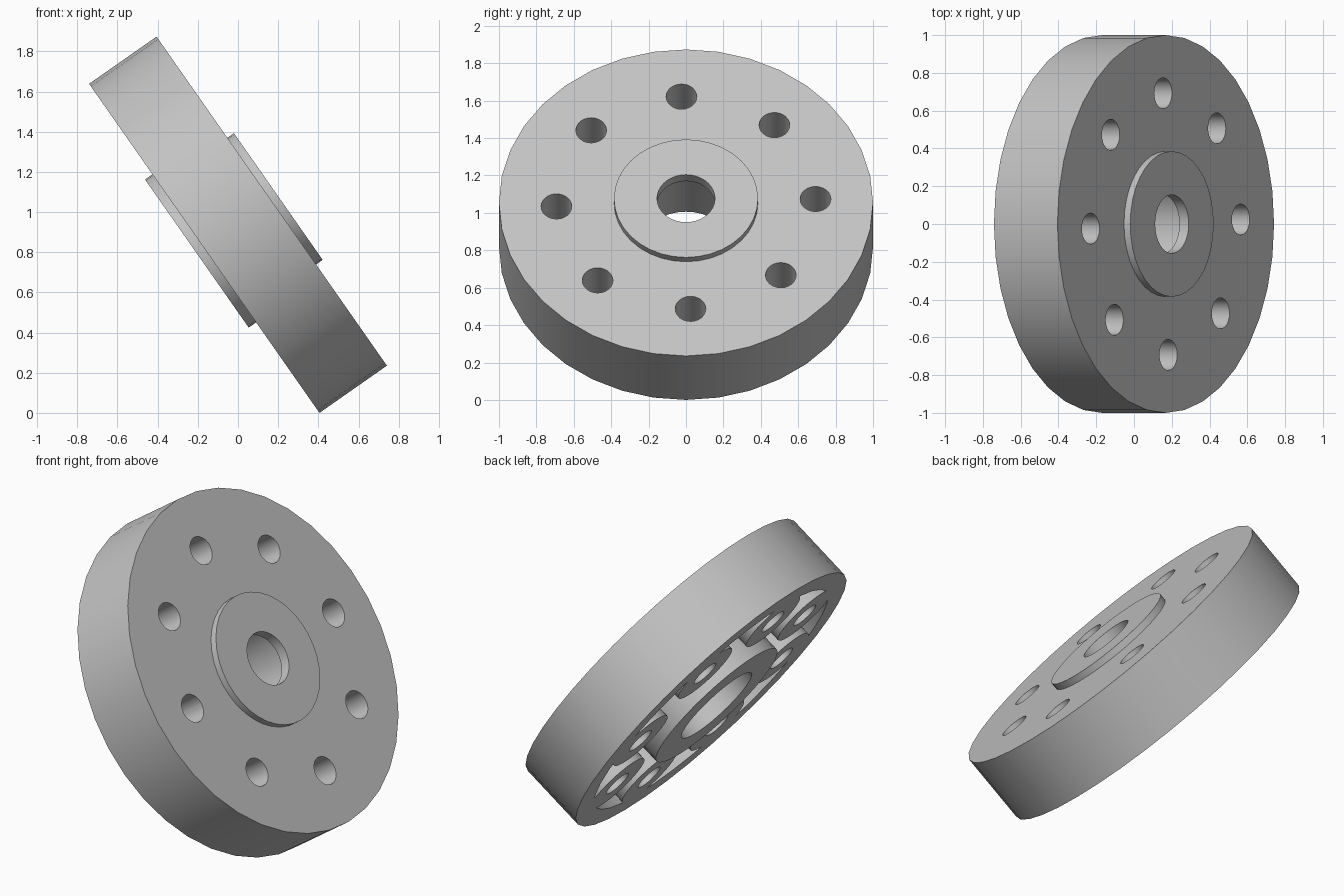
import bpy
import bmesh
from math import cos, sin, radians
from mathutils import Matrix

cube = bpy.data.objects.get("Cube")
if cube:
    bpy.data.objects.remove(cube, do_unlink=True)

HALF = 0.205          # half the disc thickness
HUB_FRONT = 0.245
HUB_BACK = -0.25
TILT = radians(55)
BOLTS = 8
BOLT_CIRCLE = 0.693


def cylinder(name, radius, low, high, centres=((0, 0),), sides=36):
    """One or more upright closed cylinders in a single object."""
    bm = bmesh.new()
    for x, y in centres:
        place = Matrix.Translation((x, y, (low + high) / 2))
        bmesh.ops.create_cone(bm, cap_ends=True, segments=sides, radius1=radius,
                              radius2=radius, depth=high - low, matrix=place)
    mesh = bpy.data.meshes.new(name)
    bm.to_mesh(mesh)
    bm.free()
    obj = bpy.data.objects.new(name, mesh)
    bpy.context.collection.objects.link(obj)
    return obj


def combine(target, tool, operation):
    """Apply a boolean to the target and discard the tool."""
    tool.hide_render = True
    mod = target.modifiers.new(operation.lower(), 'BOOLEAN')
    mod.operation = operation
    mod.solver = 'EXACT'
    mod.object = tool
    bpy.context.view_layer.objects.active = target
    bpy.ops.object.modifier_apply(modifier=mod.name)
    bpy.data.objects.remove(tool, do_unlink=True)


angles = [radians(2 + 360 * i / BOLTS) for i in range(BOLTS)]
bolt_centres = [(-BOLT_CIRCLE * sin(a), BOLT_CIRCLE * cos(a)) for a in angles]

# Solid disc
flange = cylinder("flange_disc", 1.0, -HALF, HALF)

# Ring-shaped rear pocket that leaves a round boss at every bolt
pocket = cylinder("pocket", 0.865, -0.4, 0.06)
combine(pocket, cylinder("pocket_core", 0.40, -0.5, 0.3), 'DIFFERENCE')
combine(pocket, cylinder("bosses", 0.20, -0.5, 0.3, bolt_centres, 32), 'DIFFERENCE')
combine(flange, pocket, 'DIFFERENCE')

# Raised hubs on both sides
combine(flange, cylinder("front_hub", 0.385, 0.1, HUB_FRONT), 'UNION')
combine(flange, cylinder("back_hub", 0.45, HUB_BACK, 0.12), 'UNION')

# Stepped central bore and bolt holes
combine(flange, cylinder("narrow_bore", 0.155, 0, 0.4), 'DIFFERENCE')
combine(flange, cylinder("wide_bore", 0.26, -0.4, HUB_FRONT - 0.06), 'DIFFERENCE')
combine(flange, cylinder("bolt_holes", 0.082, -0.4, 0.4, bolt_centres, 24), 'DIFFERENCE')

# Tilt the disc and stand it on the ground
flange.data.transform(Matrix.Rotation(TILT, 4, 'Y'))
lowest = min(v.co.z for v in flange.data.vertices)
flange.data.transform(Matrix.Translation((0, 0, -lowest)))

# Plain grey metal
grey = bpy.data.materials.new("light_grey")
grey.use_nodes = True
colour = (0.55, 0.55, 0.55, 1)
grey.diffuse_color = colour
grey.node_tree.nodes["Principled BSDF"].inputs["Base Color"].default_value = colour
flange.data.materials.clear()
flange.data.materials.append(grey)

# Smooth round walls, crisp rims
bpy.ops.object.select_all(action='DESELECT')
flange.select_set(True)
bpy.context.view_layer.objects.active = flange
bpy.ops.object.shade_smooth_by_angle(angle=radians(30))
